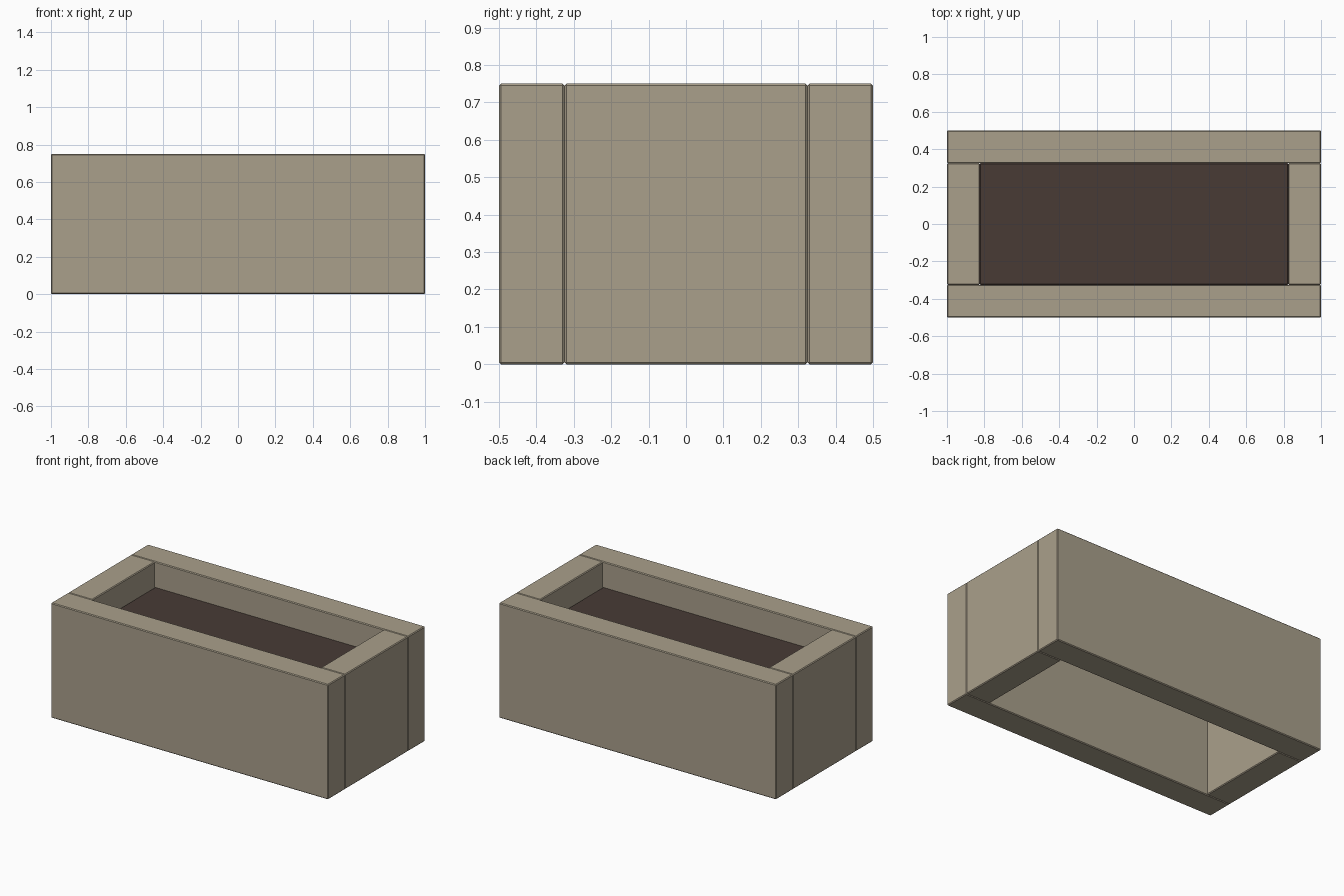
import bpy

if "Cube" in bpy.data.objects:
    bpy.data.objects.remove(bpy.data.objects["Cube"])


def material(name, rgb):
    m = bpy.data.materials.new(name)
    m.diffuse_color = (*rgb, 1)
    m.use_nodes = True
    m.node_tree.nodes["Principled BSDF"].inputs["Base Color"].default_value = m.diffuse_color
    return m


stone = material("warm_stone", (0.40, 0.35, 0.26))
soil = material("dark_soil", (0.065, 0.043, 0.036))


def block(name, lo, hi, mat, bevel):
    """Box between two corners, with a small chamfer."""
    bpy.ops.mesh.primitive_cube_add(
        size=1, location=[(a + b) / 2 for a, b in zip(lo, hi)])
    ob = bpy.context.object
    ob.name = name
    ob.scale = [b - a for a, b in zip(lo, hi)]
    bpy.ops.object.transform_apply(location=False, rotation=False, scale=True)
    ob.data.materials.append(mat)
    if bevel:
        mod = ob.modifiers.new("chamfer", "BEVEL")
        mod.width = bevel
        mod.segments = 1
    return ob


H, B = 0.75, 0.005
X, Y = 0.825, 0.325   # inner half sizes

# Long walls, front and back
block("front_wall", (-1, -0.5, 0), (1, -Y, H), stone, B)
block("back_wall", (-1, Y, 0), (1, 0.5, H), stone, B)

# Short walls fitted between them
block("left_wall", (-1, -Y, 0), (-X, Y, H), stone, B)
block("right_wall", (X, -Y, 0), (1, Y, H), stone, B)

# Soil slab held high in the open-bottomed box
block("soil", (-X, -Y, 0.495), (X, Y, 0.585), soil, B)
